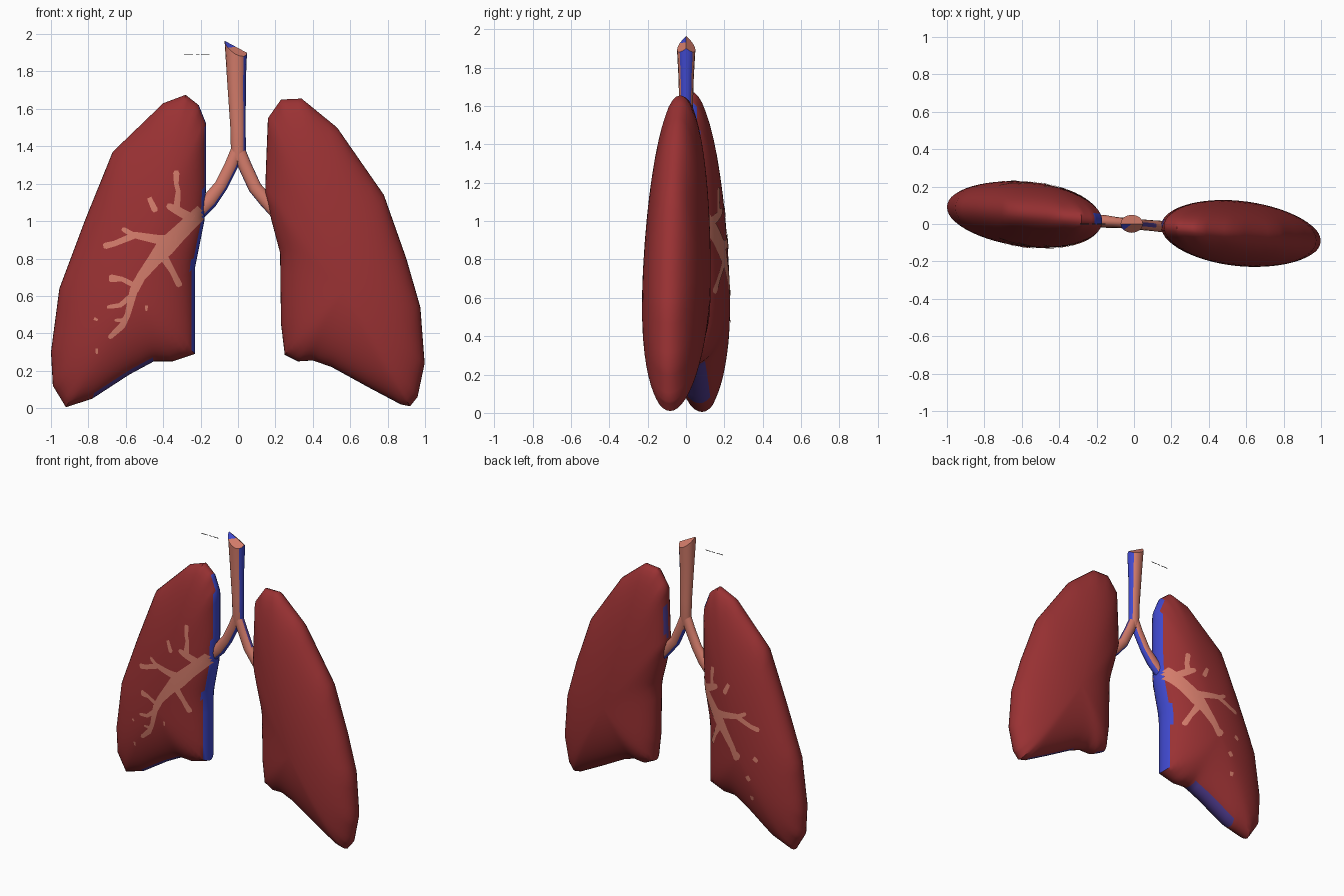
import bpy, bmesh, math
from mathutils import Vector
from mathutils.bvhtree import BVHTree

cube = bpy.data.objects.get("Cube")
if cube:
    bpy.data.objects.remove(cube, do_unlink=True)


def make_material(name, rgb):
    mat = bpy.data.materials.new(name)
    mat.use_nodes = True
    color = (*rgb, 1.0)
    mat.diffuse_color = color
    for node in mat.node_tree.nodes:
        if node.type == 'BSDF_PRINCIPLED':
            node.inputs["Base Color"].default_value = color
    return mat


lung_red = make_material("lung_red", (0.32, 0.031, 0.033))
airway_pink = make_material("airway_pink", (0.65, 0.2, 0.145))
rim_blue = make_material("rim_blue", (0.05, 0.065, 0.6))
dusk_purple = make_material("dusk_purple", (0.08, 0.045, 0.28))
dark_grey = make_material("dark_grey", (0.03, 0.03, 0.03))

TILT = -0.09          # the lungs swing slightly around the windpipe
HALF_DEPTH = 0.175


def finish(bm, name, materials, rule=None, recalc=True):
    """Turn a bmesh into a smooth object; the rule gives each face's slot."""
    if recalc:
        bmesh.ops.recalc_face_normals(bm, faces=bm.faces)
    bm.normal_update()
    for face in bm.faces:
        face.material_index = rule(face.normal, face.calc_center_median()) if rule else 0
    mesh = bpy.data.meshes.new(name)
    bm.to_mesh(mesh)
    for mat in materials:
        mesh.materials.append(mat)
    obj = bpy.data.objects.new(name, mesh)
    bpy.context.collection.objects.link(obj)
    bpy.ops.object.select_all(action='DESELECT')
    obj.select_set(True)
    bpy.context.view_layer.objects.active = obj
    bpy.ops.object.shade_smooth_by_angle(angle=math.radians(40))


def bridge(bm, a, b):
    for i in range(len(a)):
        j = (i + 1) % len(a)
        bm.faces.new((a[i], a[j], b[j], b[i]))


def lung(name, outline, pole, rule, steps=4, rings=14):
    """Inflate an outline into a cushion with an elliptical section."""
    pole = Vector(pole)
    pts = [Vector(p) for p in outline]
    rim = [p.lerp(pts[(i + 1) % len(pts)], k / steps)
           for i, p in enumerate(pts) for k in range(steps)]
    bm = bmesh.new()

    def vert(p, depth):
        return bm.verts.new((p.x, TILT * p.x + depth, p.y))

    edge = [vert(p, 0) for p in rim]
    for side in (-1, 1):
        previous, shape = edge, rim
        for r in range(1, rings):
            a = math.pi / 2 * r / rings
            depth = side * HALF_DEPTH * math.sin(a)
            # the outline softens towards the middle
            for _ in range(r // 2 - 1):
                shape = [p / 2 + (shape[i - 1] + shape[(i + 1) % len(shape)]) / 4
                         for i, p in enumerate(shape)]
            ring = [vert(pole.lerp(p, math.cos(a)), depth) for p in shape]
            bridge(bm, previous, ring)
            previous = ring
        tip = vert(pole, side * HALF_DEPTH)
        for i, v in enumerate(previous):
            bm.faces.new((v, previous[(i + 1) % len(previous)], tip))
    finish(bm, name, (lung_red, rim_blue, dusk_purple), rule)
    return BVHTree.FromBMesh(bm)


# Lungs, with the blue inner rim and purple underside
left_outline = [
    (.16, 1.55), (.23, 1.65), (.34, 1.655), (.53, 1.5), (.78, 1.14),
    (.9, .8), (.975, .54), (.998, .24), (.96, .06), (.92, .01), (.87, .02),
    (.7, .11), (.5, .22), (.4, .255), (.32, .25), (.25, .285), (.23, .45),
    (.225, .83), (.18, 1.0), (.145, 1.15), (.15, 1.3)]
right_outline = [
    (-.17, 1.52), (-.21, 1.62), (-.28, 1.675), (-.4, 1.63), (-.67, 1.37),
    (-.82, 1.0), (-.955, .64), (-1, .3), (-.99, .12), (-.92, .005),
    (-.78, .05), (-.58, .18), (-.45, .25), (-.35, .25), (-.23, .29),
    (-.23, .75), (-.18, 1.0), (-.17, 1.2)]


def right_rim(n, c):
    if n.x < 0.35 or abs(n.y) > 0.55 or n.z > 0.7:
        return 0
    return 2 if n.z < -0.6 else 1


def left_rim(n, c):
    upper_patch = n.x < -0.8 and n.y > -0.1 and 1.2 < c.z < 1.42
    underside = n.x < -0.35 and n.z < -0.6 and abs(n.y) < 0.3
    return 2 if upper_patch or underside else 0


lung("left_lung", left_outline, (.56, .62), left_rim)
right_surface = lung("right_lung", right_outline, (-.56, .62), right_rim)


# Windpipe and its two branches
def tube(name, path, rule, slant=0.0, roof=0.0, sides=16):
    """Sweep a ring along x, z, radius points; the top may be a sloped roof."""
    bm = bmesh.new()
    rings = []
    for i, (x, z, radius) in enumerate(path):
        before, after = path[max(i - 1, 0)], path[min(i + 1, len(path) - 1)]
        along = Vector((after[0] - before[0], after[1] - before[1])).normalized()
        ring = []
        for k in range(sides):
            a = math.tau * k / sides
            off = radius * math.cos(a)
            drop = slant * off - roof * abs(math.sin(a)) if i == 0 else 0
            ring.append(bm.verts.new((
                x - along.y * off, TILT * x + 0.8 * radius * math.sin(a),
                z + along.x * off + drop)))
        rings.append(ring)
    for a, b in zip(rings, rings[1:]):
        bridge(bm, a, b)
    top = bm.verts.new((path[0][0], TILT * path[0][0], path[0][1]))
    for k in range(sides):
        bm.faces.new((rings[0][k], rings[0][(k + 1) % sides], top))
    bm.faces.new(rings[-1])
    finish(bm, name, (airway_pink, rim_blue, dusk_purple), rule)


def windpipe_blue(n, c):
    side_strip = n.x > 0.6 and abs(n.z) < 0.4
    roof_tip = n.z > 0.3 and n.y < 0 and c.x < -0.035
    return int(side_strip or roof_tip)


def left_bronchus_blue(n, c):
    if n.x > 0.5 and abs(n.y) < 0.5 and 0.03 < c.x < 0.1:
        return 2
    return int(n.x < -0.35 and -0.3 < n.y < 0.8 and c.z < 1.25)


tube("windpipe",
     [(-.012, 1.932, .06), (-.008, 1.75, .05), (0, 1.5, .041),
      (.002, 1.38, .04), (0, 1.32, .03)],
     windpipe_blue, slant=-0.56, roof=0.04)
tube("left_bronchus",
     [(0, 1.39, .034), (.035, 1.3, .036), (.09, 1.18, .036),
      (.15, 1.11, .038), (.2, 1.05, .035)], left_bronchus_blue)
tube("right_bronchus",
     [(0, 1.39, .034), (-.035, 1.3, .036), (-.09, 1.19, .036),
      (-.15, 1.11, .042), (-.21, 1.05, .042)],
     lambda n, c: int(n.x > 0.4 and abs(n.y) < 0.8))

# Airway tree painted on both faces of the right lung: x, z, full width
shared_branches = [
    [(-.19, 1.055, .075), (-.31, .94, .085), (-.39, .86, .1), (-.45, .79, .07),
     (-.52, .7, .05), (-.56, .62, .045)],
    [(-.33, .9, .05), (-.42, .9, .05), (-.55, .925, .035), (-.66, .88, .03),
     (-.72, .865, .035)],
    [(-.55, .92, .03), (-.62, .96, .025)],
    [(-.24, 1.01, .05), (-.33, 1.06, .045), (-.38, 1.085, .03)],
    [(-.41, .83, .05), (-.35, .73, .03), (-.31, .65, .035)],
    [(-.475, 1.125, .025), (-.44, 1.05, .035)]]
front_branches = [
    [(-.555, .64, .045), (-.59, .5, .03), (-.62, .44, .035), (-.69, .375, .025)],
    [(-.33, 1.05, .04), (-.32, 1.16, .025), (-.33, 1.2, .025), (-.33, 1.27, .035)],
    [(-.47, .76, .035), (-.56, .66, .03), (-.62, .69, .025), (-.69, .695, .045)],
    [(-.57, .6, .03), (-.63, .55, .025), (-.7, .54, .02)],
    [(-.6, .47, .025), (-.66, .47, .015)],
    [(-.49, .55, .015), (-.49, .52, .015)],
    [(-.77, .48, .015), (-.75, .47, .015)],
    [(-.755, .32, .015), (-.755, .29, .015)]]
back_branches = [
    [(-.33, 1.05, .04), (-.32, 1.12, .03), (-.33, 1.2, .035)],
    [(-.54, .66, .05), (-.58, .64, .06)],
    [(-.69, .67, .03), (-.72, .65, .03)],
    [(-.64, .53, .03), (-.66, .5, .035)],
    [(-.67, .39, .03), (-.67, .36, .025)]]


def ribbon(bm, path, side, shift, step=0.012, across=4):
    points = [Vector(path[0])]
    for a, b in zip(path, path[1:]):
        a, b = Vector(a), Vector(b)
        count = max(2, int((b - a).length / step))
        points += [a.lerp(b, k / count) for k in range(1, count + 1)]
    rows = []
    for i, p in enumerate(points):
        d = points[min(i + 2, len(points) - 1)] - points[max(i - 2, 0)]
        d = Vector((d.x, d.y)).normalized()
        width = p.z * (0.6 if i == len(points) - 1 else 1)
        row = []
        for k in range(across + 1):
            off = width * (k / across - 0.5)
            x, z = p.x - d.y * off, p.y + d.x * off + shift
            hit = right_surface.ray_cast(Vector((x, side, z)), Vector((0, -side, 0)))[0]
            row.append(hit and bm.verts.new((x, hit.y + side * 0.004, z)))
        rows.append(row)
    for a, b in zip(rows, rows[1:]):
        for k in range(across):
            quad = (a[k], a[k + 1], b[k + 1], b[k])
            if all(quad):
                bm.faces.new(quad)


for side, name, extra, shift in (
        (-1, "front_airway_tree", front_branches, 0),
        (1, "back_airway_tree", back_branches, -0.025)):
    tree = bmesh.new()
    for path in shared_branches + extra:
        ribbon(tree, path, side, shift)
    tree.normal_update()
    for face in tree.faces:
        if face.normal.y * side < 0:
            face.normal_flip()
    finish(tree, name, (airway_pink,), recalc=False)

# Loose sliver beside the windpipe
sliver = bmesh.new()
for x, length in ((-.265, .05), (-.215, .02), (-.175, .045)):
    made = bmesh.ops.create_cube(sliver, size=1)["verts"]
    bmesh.ops.scale(sliver, verts=made, vec=(length, .003, .003))
    bmesh.ops.translate(sliver, verts=made, vec=(x, 0, 1.893))
finish(sliver, "loose_sliver", (dark_grey,))
